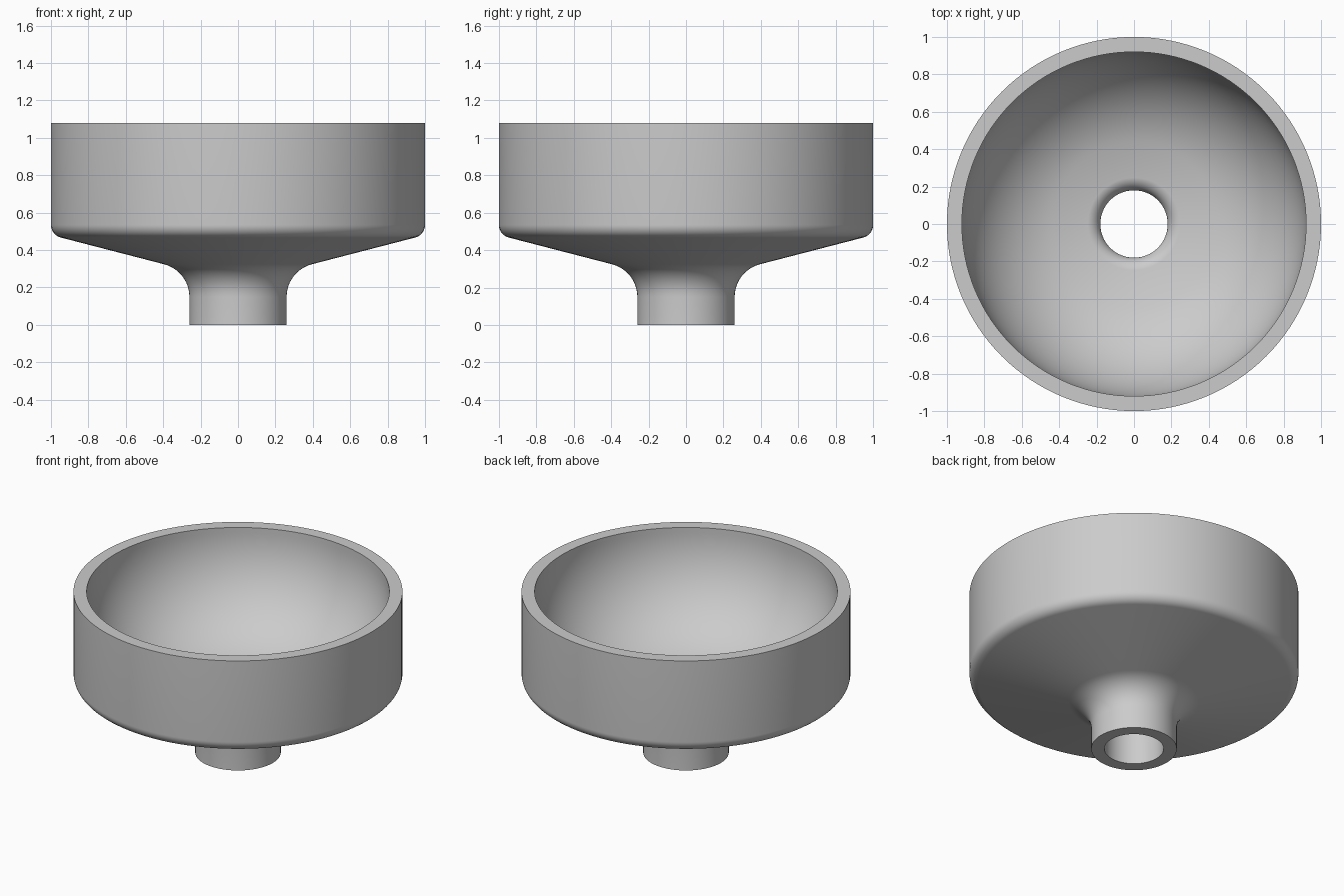
import bpy, bmesh
from math import sin, cos, tan, radians, pi

cube = bpy.data.objects.get("Cube")
if cube:
    bpy.data.objects.remove(cube)

SEGMENTS = 128
SLOPE = 14.5    # pitch of the conical floor, degrees


def arc(r, z, radius, start, end, steps):
    """Points on a fillet in the radius/height plane, angles in degrees."""
    angles = [radians(start + (end - start) * i / steps) for i in range(steps + 1)]
    return [(r + radius * cos(a), z + radius * sin(a)) for a in angles]


def floor_height(r):
    """Height of the inner conical floor."""
    return 0.41 + tan(radians(SLOPE)) * (r - 0.4)


lean = cos(radians(SLOPE))

# Closed wall section: outside from the spout upward, then inside back down
profile = [(0.26, 0.0)]
profile += arc(0.44, 0.15, 0.18, 180, 90 + SLOPE, 12)        # neck flare
profile += arc(0.93, 0.535, 0.07, SLOPE - 90, 0, 10)         # lower outer edge
profile += [(1.0, 1.08), (0.92, 1.08)]                       # flat rim
profile += arc(0.27, floor_height(0.27) + 0.65 / lean, 0.65,
               0, SLOPE - 90, 32)                            # deep rounded bowl
profile += arc(0.26, floor_height(0.26) - 0.08, 0.08,
               90, 180, 10)                                  # drain lip
profile += [(0.18, 0.0)]

# Revolve the section into the funnel
bm = bmesh.new()
verts = [bm.verts.new((r, 0, z)) for r, z in profile]
edges = [bm.edges.new((v, verts[(i + 1) % len(verts)])) for i, v in enumerate(verts)]
bmesh.ops.spin(bm, geom=verts + edges, cent=(0, 0, 0), axis=(0, 0, 1),
               angle=2 * pi, steps=SEGMENTS, use_merge=True)
bmesh.ops.remove_doubles(bm, verts=bm.verts, dist=0.0001)
bmesh.ops.recalc_face_normals(bm, faces=bm.faces)
mesh = bpy.data.meshes.new("funnel_bowl")
bm.to_mesh(mesh)
bm.free()

funnel = bpy.data.objects.new("funnel_bowl", mesh)
bpy.context.collection.objects.link(funnel)

# Plain grey material
grey = bpy.data.materials.new("mid_grey")
grey.use_nodes = True
color = (0.6, 0.6, 0.6, 1)
grey.diffuse_color = color
grey.node_tree.nodes["Principled BSDF"].inputs["Base Color"].default_value = color
mesh.materials.append(grey)

# Smooth walls with crisp rim edges
bpy.ops.object.select_all(action='DESELECT')
funnel.select_set(True)
bpy.context.view_layer.objects.active = funnel
bpy.ops.object.shade_smooth_by_angle(angle=radians(30))
